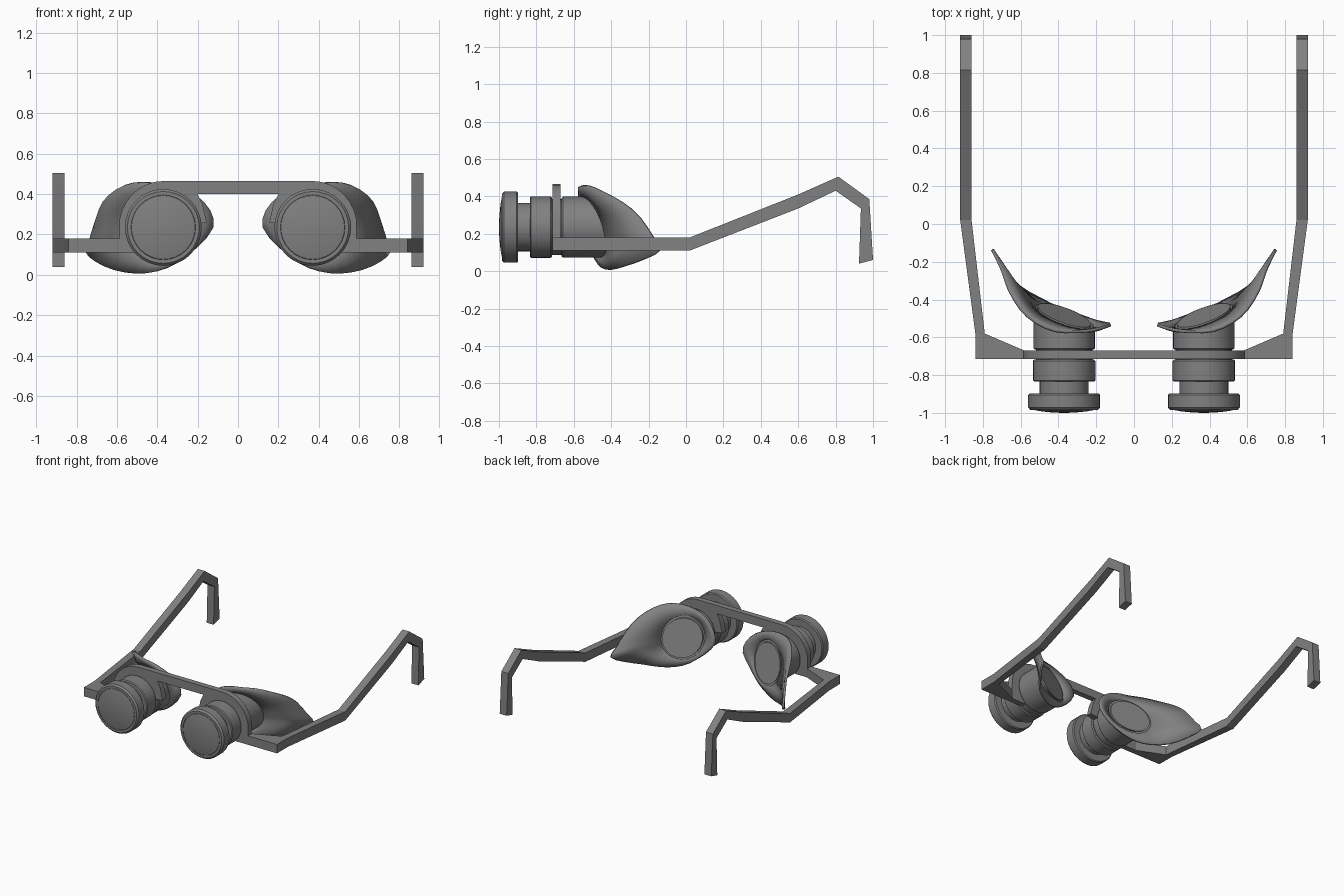
import bpy
import bmesh
from math import sin, cos, pi, atan2, radians
from mathutils import Vector

if "Cube" in bpy.data.objects:
    bpy.data.objects.remove(bpy.data.objects["Cube"])

grey = bpy.data.materials.new("matte grey")
grey.use_nodes = True
grey.diffuse_color = (0.22, 0.22, 0.22, 1)
grey.node_tree.nodes["Principled BSDF"].inputs["Base Color"].default_value = grey.diffuse_color

CX, CZ = 0.37, 0.235    # optical axis of the left barrel
SEG = 32


def finish(name, bm, mirror=True, thickness=0, angle=30):
    bmesh.ops.recalc_face_normals(bm, faces=bm.faces)
    me = bpy.data.meshes.new(name)
    bm.to_mesh(me)
    bm.free()
    ob = bpy.data.objects.new(name, me)
    bpy.context.collection.objects.link(ob)
    me.materials.append(grey)
    if thickness:
        mod = ob.modifiers.new("wall", "SOLIDIFY")
        mod.thickness = thickness
        mod.offset = 0
    if mirror:
        ob.modifiers.new("other side", "MIRROR")
    bpy.ops.object.select_all(action="DESELECT")
    ob.select_set(True)
    bpy.context.view_layer.objects.active = ob
    bpy.ops.object.shade_smooth_by_angle(angle=radians(angle))
    return ob


def prism(name, points, offset, mirror=True):
    """Extrude a flat outline of 3D points along offset."""
    bm = bmesh.new()
    face = bm.faces.new([bm.verts.new(p) for p in points])
    new = bmesh.ops.extrude_face_region(bm, geom=[face])["geom"]
    moved = [v for v in new if isinstance(v, bmesh.types.BMVert)]
    bmesh.ops.translate(bm, verts=moved, vec=offset)
    return finish(name, bm, mirror)


def loft(name, rings, cap_start=False, cap_end=False, **kw):
    """Skin closed rings that have equal point counts."""
    bm = bmesh.new()
    loops = [[bm.verts.new(p) for p in ring] for ring in rings]
    for a, b in zip(loops, loops[1:]):
        for i in range(len(a)):
            j = (i + 1) % len(a)
            bm.faces.new((a[i], a[j], b[j], b[i]))
    if cap_start:
        bm.faces.new(loops[0])
    if cap_end:
        bm.faces.new(loops[-1])
    return finish(name, bm, **kw)


def circle(r, y):
    return [Vector((CX + r * cos(2 * pi * i / SEG), y, CZ + r * sin(2 * pi * i / SEG)))
            for i in range(SEG)]


def tilt(x, z):
    """Depth of the slanted eyepiece plane."""
    return -0.495 + 0.34 * (x - CX) - 0.3 * (z - CZ)


def tilted(points, push=0):
    return [Vector((p.x, tilt(p.x, p.z) + push, p.z)) for p in points]


# Barrel: front ring, groove, middle ring and neck
barrel = [(0.160, -0.985), (0.178, -0.985), (0.190, -0.972), (0.190, -0.905),
          (0.183, -0.897), (0.130, -0.897), (0.130, -0.835), (0.158, -0.835),
          (0.165, -0.828), (0.165, -0.725), (0.158, -0.717), (0.150, -0.717),
          (0.150, -0.660)]
loft("barrel", [circle(r, y) for r, y in barrel], cap_end=True)

# Slightly domed front lens
loft("front_lens", [circle(r, y) for r, y in
                    [(0.163, -0.97), (0.158, -0.985), (0.12, -0.992), (0.06, -0.998), (0.01, -1.0)]],
     cap_start=True, cap_end=True)

# Rear barrel with slanted end and eyepiece disc
loft("rear_barrel", [circle(0.15, -0.665), circle(0.156, -0.665), circle(0.163, -0.658),
                     tilted(circle(0.163, 0))], cap_start=True, cap_end=True)
loft("eyepiece_disc", [tilted(circle(0.14, 0), -0.01), tilted(circle(0.14, 0), 0.012)],
     cap_start=True, cap_end=True)

# Eyecup flaring from the eyepiece to a swept rim
rim = [(0.125, -0.53, 0.235), (0.14, -0.54, 0.32), (0.21, -0.56, 0.395),
       (0.31, -0.57, 0.44), (0.42, -0.565, 0.455), (0.52, -0.52, 0.455),
       (0.60, -0.45, 0.425), (0.665, -0.34, 0.365), (0.695, -0.25, 0.29),
       (0.73, -0.175, 0.18), (0.75, -0.135, 0.115), (0.70, -0.22, 0.065),
       (0.61, -0.33, 0.025), (0.50, -0.395, 0.008), (0.40, -0.445, 0.018),
       (0.30, -0.48, 0.06), (0.20, -0.515, 0.14)]
rim = [Vector(p) for p in rim]
edge = []
for i, p in enumerate(rim):
    a, b, c = rim[i - 1], rim[(i + 1) % len(rim)], rim[(i + 2) % len(rim)]
    edge += [p, (p + b) * 0.5625 - (a + c) * 0.0625]
root, middle = [], []
for p in edge:
    t = atan2(p.z - CZ, p.x - CX)
    x, z = CX + 0.155 * cos(t), CZ + 0.155 * sin(t)
    q = Vector((x, tilt(x, z), z))
    root.append(q)
    middle.append((p + q) / 2 - Vector((0, 0.06 * (p - q).length, 0)))
loft("eyecup", [root, middle, edge], thickness=0.016, angle=40)

# Bridge plate arching over both barrels
half = [(0.20, 0.40), (0.175, 0.35), (0.155, 0.26), (0.30, 0.24), (0.45, 0.11), (0.59, 0.11)]
half += [(CX + 0.22 * cos(t), CZ + 0.23 * sin(t)) for t in [pi * k / 16 for k in range(1, 9)]]
outline = half + [(-x, z) for x, z in reversed(half)]
prism("bridge", [(x, -0.715, z) for x, z in outline], (0, 0.045, 0), mirror=False)

# Hinge block and level front part of each temple
plan = [(0.58, -0.715), (0.84, -0.715), (0.84, -0.58), (0.92, 0.02),
        (0.86, 0.02), (0.79, -0.58), (0.58, -0.67)]
prism("temple_front", [(x, y, 0.11) for x, y in plan], (0, 0, 0.07))

# Rising temple with hooked ear end
side = [(0.02, 0.11), (0.60, 0.335), (0.80, 0.43), (0.935, 0.335), (0.925, 0.04),
        (1.0, 0.06), (0.98, 0.385), (0.815, 0.505), (0.60, 0.41), (0.02, 0.18)]
prism("temple_rear", [(0.86, y, z) for y, z in side], (0.06, 0, 0))
